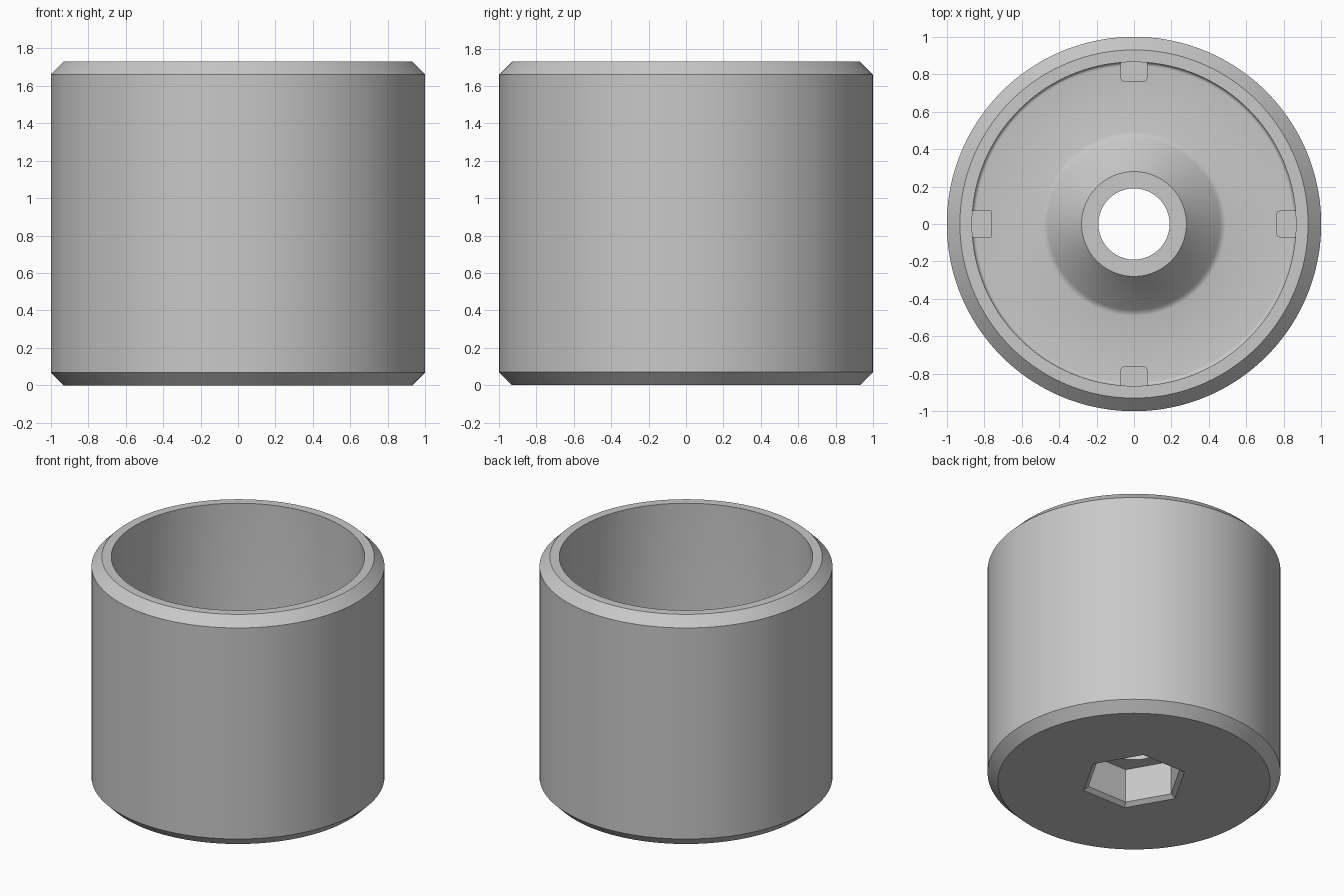
import bpy, bmesh
from math import pi, cos, sin, radians
from mathutils import Matrix

cube = bpy.data.objects.get("Cube")
if cube:
    bpy.data.objects.remove(cube, do_unlink=True)

metal = bpy.data.materials.new("plain_grey")
metal.use_nodes = True
GREY = (0.58, 0.58, 0.58, 1)
metal.diffuse_color = GREY
metal.node_tree.nodes["Principled BSDF"].inputs["Base Color"].default_value = GREY

HEIGHT, CHAMFER, BORE = 1.73, 0.07, 0.865
FLOOR, BOSS_TOP, HOLE = 0.20, 0.42, 0.19


def make_object(name, bm):
    bmesh.ops.recalc_face_normals(bm, faces=bm.faces)
    mesh = bpy.data.meshes.new(name)
    bm.to_mesh(mesh)
    bm.free()
    mesh.materials.append(metal)
    obj = bpy.data.objects.new(name, mesh)
    bpy.context.collection.objects.link(obj)
    return obj


def activate(obj):
    bpy.ops.object.select_all(action='DESELECT')
    obj.select_set(True)
    bpy.context.view_layer.objects.active = obj


def lathe(name, profile, steps=144):
    """Revolve a closed (radius, height) outline around z."""
    bm = bmesh.new()
    verts = [bm.verts.new((r, 0, z)) for r, z in profile]
    edges = [bm.edges.new((a, b)) for a, b in zip(verts, verts[1:] + verts[:1])]
    bmesh.ops.spin(bm, geom=verts + edges, cent=(0, 0, 0), axis=(0, 0, 1),
                   angle=2 * pi, steps=steps)
    bmesh.ops.remove_doubles(bm, verts=bm.verts, dist=1e-4)
    return make_object(name, bm)


def stacked_prism(name, rings, sides):
    """Join regular polygons given as (radius, height) into one solid."""
    bm = bmesh.new()
    loops = [[bm.verts.new((r * cos(2 * pi * i / sides), r * sin(2 * pi * i / sides), z))
              for i in range(sides)] for r, z in rings]
    bm.faces.new(loops[0])
    bm.faces.new(loops[-1])
    for low, high in zip(loops, loops[1:]):
        for i in range(sides):
            j = (i + 1) % sides
            bm.faces.new((low[i], low[j], high[j], high[i]))
    return make_object(name, bm)


# Cup body: chamfered shell, filleted floor, conical boss and through hole
fillet = 0.02
corner = [(BORE - fillet + fillet * cos(radians(a)), FLOOR + fillet - fillet * sin(radians(a)))
          for a in range(0, 91, 18)]
body = lathe("cup_body", [
    (HOLE, 0), (1 - CHAMFER, 0), (1, CHAMFER),
    (1, HEIGHT - CHAMFER), (1 - CHAMFER, HEIGHT), (BORE, HEIGHT),
    *corner,
    (0.49, FLOOR), (0.475, FLOOR + 0.004), (0.46, FLOOR + 0.015),
    (0.28, BOSS_TOP), (HOLE, BOSS_TOP)])

# Hexagonal key socket with a chamfered mouth, cut into the underside
cutter = stacked_prism("socket_cutter", [(0.401, -0.02), (0.366, 0), (0.331, 0.025), (0.331, 0.28)], 6)
cutter.hide_render = True
activate(body)
cut = body.modifiers.new("socket", 'BOOLEAN')
cut.object = cutter
cut.solver = 'EXACT'
bpy.ops.object.modifier_apply(modifier=cut.name)
bpy.data.objects.remove(cutter, do_unlink=True)
bpy.ops.object.shade_smooth_by_angle(angle=radians(30))

# Four small locating tabs around the floor
for i, side in enumerate(("left", "back", "right", "front")):
    bm = bmesh.new()
    bmesh.ops.create_cube(bm, size=1)
    bm.transform(Matrix.Rotation(i * pi / 2, 4, 'Z')
                 @ Matrix.Translation((0.83, 0, FLOOR + 0.04))
                 @ Matrix.Diagonal((0.14, 0.145, 0.12, 1)))
    upright = [e for e in bm.edges if abs(e.verts[0].co.z - e.verts[1].co.z) > 0.1]
    bmesh.ops.bevel(bm, geom=upright, offset=0.025, segments=4, profile=0.5, affect='EDGES')
    tab = make_object(side + "_tab", bm)
    activate(tab)
    bpy.ops.object.shade_smooth_by_angle(angle=radians(30))
